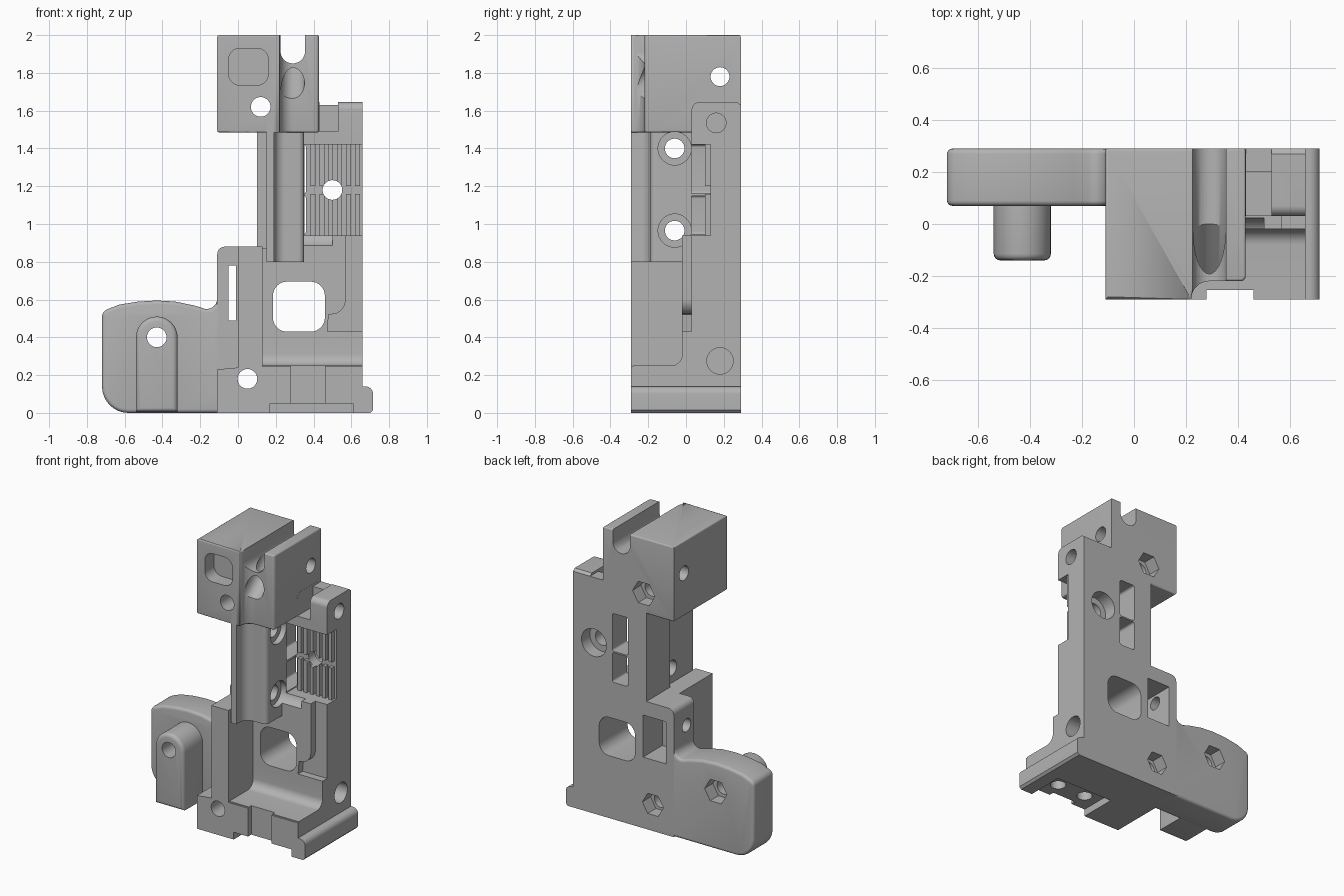
import bpy, bmesh, math
from mathutils import Vector

cube = bpy.data.objects.get("Cube")
if cube:
    bpy.data.objects.remove(cube, do_unlink=True)

grey = bpy.data.materials.new("plain grey")
grey.use_nodes = True
grey.diffuse_color = (0.45, 0.45, 0.45, 1)
grey.node_tree.nodes["Principled BSDF"].inputs["Base Color"].default_value = (0.45, 0.45, 0.45, 1)

BACK, FRONT = 0.29, -0.29


def prism(name, pts, axis, a, b, bevel=0.0, ends="both"):
    """Extrude a 2D outline along an axis from a to b; optionally round its rims."""
    place = {"X": lambda p, t: (t, p[0], p[1]),
             "Y": lambda p, t: (p[0], t, p[1]),
             "Z": lambda p, t: (p[0], p[1], t)}[axis]
    bm = bmesh.new()
    near = [bm.verts.new(place(p, a)) for p in pts]
    far = [bm.verts.new(place(p, b)) for p in pts]
    caps = [bm.faces.new(near), bm.faces.new(far[::-1])]
    for i in range(len(pts)):
        j = (i + 1) % len(pts)
        bm.faces.new((near[j], near[i], far[i], far[j]))
    bmesh.ops.recalc_face_normals(bm, faces=bm.faces)
    if bevel:
        chosen = caps if ends == "both" else caps[:1]
        bmesh.ops.bevel(bm, geom=list({e for f in chosen for e in f.edges}),
                        offset=bevel, segments=4, profile=0.5, affect='EDGES')
    mesh = bpy.data.meshes.new(name)
    bm.to_mesh(mesh)
    bm.free()
    mesh.materials.append(grey)
    ob = bpy.data.objects.new(name, mesh)
    bpy.context.scene.collection.objects.link(ob)
    return ob


def arc(cx, cy, r, start, end, n=8):
    return [(cx + r * math.cos(math.radians(start + (end - start) * i / n)),
             cy + r * math.sin(math.radians(start + (end - start) * i / n))) for i in range(n + 1)]


def rect(x0, x1, y0, y1, r=0.0):
    if not r:
        return [(x0, y0), (x1, y0), (x1, y1), (x0, y1)]
    return (arc(x0 + r, y0 + r, r, 180, 270) + arc(x1 - r, y0 + r, r, 270, 360)
            + arc(x1 - r, y1 - r, r, 0, 90) + arc(x0 + r, y1 - r, r, 90, 180))


def ngon(cx, cy, r, n=32):
    return arc(cx, cy, r, 0, 360 * (n - 1) / n, n - 1)


def combine(target, tool, operation):
    mod = target.modifiers.new(operation.lower(), 'BOOLEAN')
    mod.operation, mod.solver, mod.object = operation, 'EXACT', tool
    bpy.ops.object.select_all(action='DESELECT')
    target.select_set(True)
    bpy.context.view_layer.objects.active = target
    bpy.ops.object.modifier_apply(modifier=mod.name)
    bpy.data.objects.remove(tool, do_unlink=True)


# Base with a rounded side rail
body = prism("bracket_body", [(-0.11, 0), (0.70, 0), (0.715, 0.015)] + arc(0.675, 0.10, 0.04, 0, 90)
             + [(0.66, 0.14), (0.66, 0.245), (0.05, 0.245), (-0.11, 0.23)], "Y", FRONT, BACK)

# Wing, its round-topped boss, and the left flange
wing = ([(-0.05, 0)] + arc(-0.58, 0.14, 0.14, 270, 180) + arc(-0.68, 0.51, 0.04, 180, 110, 4)
        + [(-0.63, 0.573), (-0.53, 0.589), (-0.43, 0.595), (-0.33, 0.589), (-0.23, 0.568)]
        + arc(-0.165, 0.605, 0.055, 260, 360, 6) + [(-0.05, 0.66)])
boss = [(-0.54, 0.005), (-0.32, 0.005)] + arc(-0.43, 0.40, 0.11, 0, 180, 16)
flange = [(-0.11, 0.1), (0.06, 0.1), (0.06, 0.88)] + arc(-0.07, 0.84, 0.04, 90, 180)

# Column and head sections: the front steps back through a hollow fillet
column = ([(0.15, BACK), (0.15, FRONT), (0.19, FRONT)] + arc(0.25, -0.25, 0.06, 180, 90)
          + arc(0.32, -0.16, 0.03, 270, 360) + [(0.35, BACK)])
head = ([(-0.11, BACK), (-0.11, FRONT), (0.22, FRONT)] + arc(0.29, -0.29, 0.07, 180, 90)
        + arc(0.41, -0.20, 0.02, 270, 360) + [(0.43, BACK)])

# Floor fillet section and the raised pad around the large window
floor = ([(-0.28, 0.1), (0.2, 0.1), (0.2, 0.43), (-0.02, 0.43)]
         + arc(-0.08, 0.31, 0.06, 0, -90) + [(-0.28, 0.25)])
pad = ([(0.1, 0.40), (0.47, 0.40), (0.48, 0.52)] + arc(0.49, 0.60, 0.08, 290, 360)
       + [(0.57, 0.94), (0.30, 0.94), (0.30, 0.87), (0.1, 0.87)])
plate = [(0.03, 0.1), (BACK, 0.1), (BACK, 1.63), (0.27, 1.645)] + arc(0.07, 1.605, 0.04, 90, 180)

for part in (
    prism("wing", wing, "Y", 0.07, BACK, 0.02),
    prism("wing_boss", boss, "Y", -0.14, 0.12, 0.025, "front"),
    prism("left_flange", flange, "Y", 0.07, BACK),
    prism("front_wall", rect(0, 0.13, 0.1, 0.88), "Y", FRONT, BACK),
    prism("back_plate", plate, "X", 0.10, 0.66),
    prism("floor_fillet", floor, "X", 0.10, 0.66),
    prism("window_pad", pad, "Y", -0.02, 0.1),
    prism("column", column, "Z", 0.8, 1.6),
    prism("head", head, "Z", 1.485, 2.0, 0.01),
):
    combine(body, part, 'UNION')

# Recesses: rib bay, top step, cable slot, windows, base notches
sloped = prism("slot_ramp", ngon(0.29, 0, 0.062), "Z", -0.5, 0.5)
sloped.location = (0, -0.12, 1.83)
sloped.rotation_euler = (math.radians(-50), 0, 0)
slot = arc(0.29, 1.915, 0.065, 180, 360, 16) + [(0.355, 2.1), (0.225, 2.1)]
for cut in (
    prism("rib_bay", rect(0, 0.13, 0.94, 1.42), "X", 0.351, 0.8),
    prism("top_step", rect(0.431, 0.53, 1.49, 1.8), "Y", -0.1, 0.2),
    prism("top_trim", rect(0.431, 0.53, 1.63, 1.8), "Y", 0.1, 0.4),
    prism("cable_slot", slot, "Y", -0.4, 0.4),
    prism("head_pocket", rect(-0.05, 0.16, 1.735, 1.93, 0.06), "Y", -0.4, -0.19),
    prism("large_window", rect(0.185, 0.46, 0.43, 0.695, 0.075), "Y", -0.4, 0.4),
    prism("flange_window", rect(-0.05, 0.125, 0.49, 0.78), "Y", 0.08, 0.4),
    prism("flange_slit", rect(-0.05, -0.01, 0.49, 0.78), "Y", -0.1, 0.2),
    prism("upper_column_slot", rect(0.24, 0.36, 1.16, 1.42, 0.015), "Y", 0.03, 0.4),
    prism("lower_column_slot", rect(0.24, 0.36, 0.945, 1.15, 0.015), "Y", 0.03, 0.4),
    prism("base_notch", rect(0.28, 0.46, -0.1, 0.4), "Y", -0.4, -0.255),
    prism("base_recess", rect(0.17, 0.61, -0.1, 0.05), "Y", -0.4, -0.03),
):
    combine(body, cut, 'DIFFERENCE')
if sloped:
    combine(body, sloped, 'DIFFERENCE')

# Grip ribs in two rows
for z0, z1 in ((0.93, 1.16), (1.20, 1.43)):
    for i in range(6):
        x = 0.385 + i * 0.047
        combine(body, prism("grip_rib", rect(x, x + 0.025, z0, z1), "Y", 0.10, 0.15), 'UNION')

# Front-to-back screw holes with nut pockets
for x, z, sides, r in ((-0.43, 0.40, 6, 0.085), (0.05, 0.18, 6, 0.08),
                       (0.12, 1.62, 6, 0.085), (0.50, 1.18, 32, 0.095)):
    combine(body, prism("screw_hole", ngon(x, z, 0.052), "Y", -0.5, 0.5), 'DIFFERENCE')
    combine(body, prism("nut_pocket", ngon(x, z, r, sides), "Y", 0.20, 0.5), 'DIFFERENCE')

# Sideways holes: y, z, radius, start, end
for y, z, r, a, b in ((0.18, 1.78, 0.05, -0.5, 0.9), (-0.06, 1.40, 0.052, 0.0, 0.5),
                      (-0.06, 0.965, 0.052, 0.0, 0.5), (-0.06, 1.40, 0.088, 0.31, 0.5),
                      (-0.06, 0.965, 0.088, 0.31, 0.5), (0.16, 1.535, 0.052, 0.54, 0.9),
                      (0.18, 0.275, 0.07, 0.45, 0.9), (0.15, 0.72, 0.045, -0.3, 0.02)):
    combine(body, prism("side_hole", ngon(y, z, r), "X", a, b), 'DIFFERENCE')

# Upright holes under the base
for x in (0.28, 0.50):
    combine(body, prism("base_hole", ngon(x, -0.16, 0.05), "Z", -0.1, 0.15), 'DIFFERENCE')

body.data.materials.clear()
body.data.materials.append(grey)
bpy.ops.object.select_all(action='DESELECT')
body.select_set(True)
bpy.context.view_layer.objects.active = body
bpy.ops.object.shade_smooth_by_angle(angle=math.radians(30))
